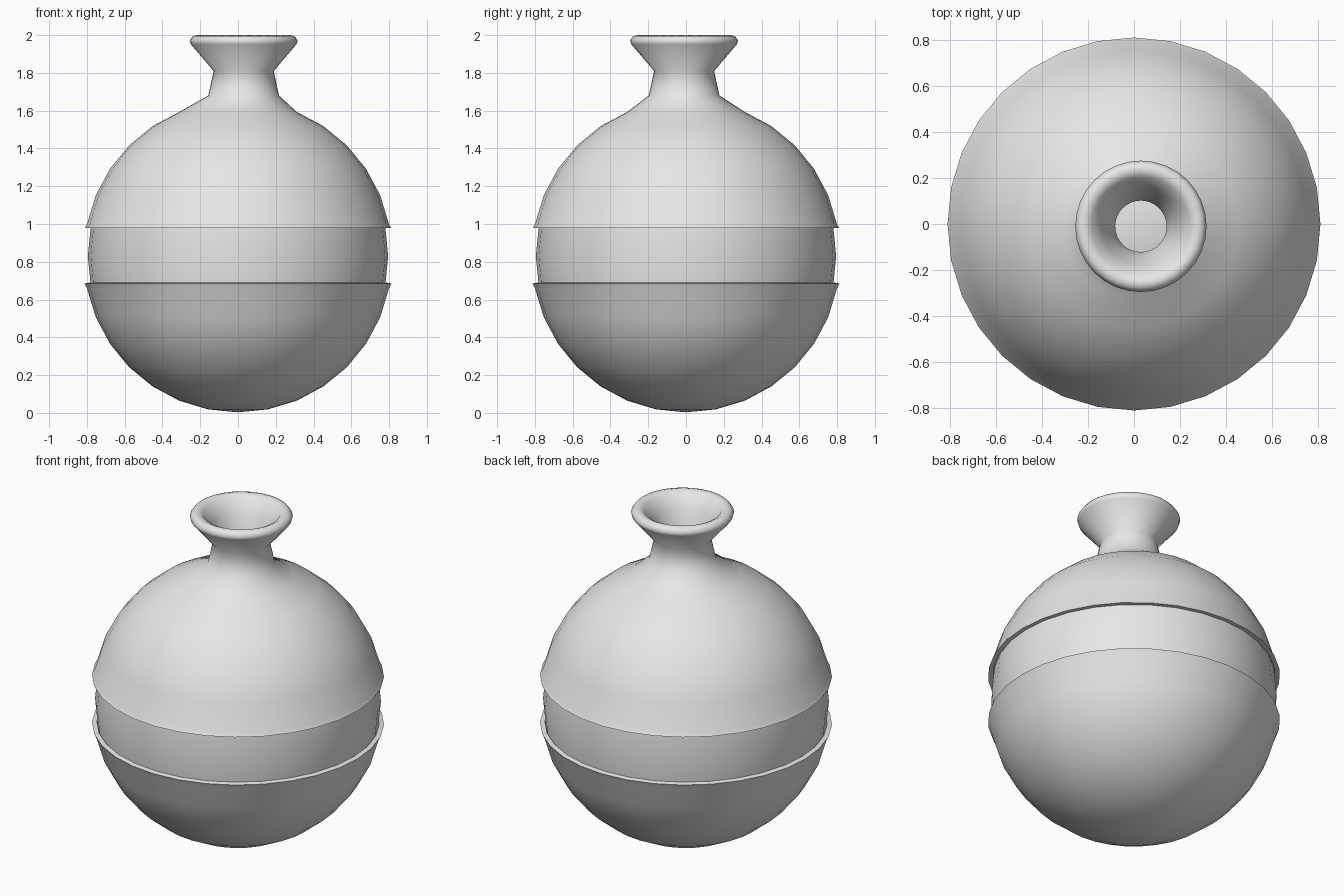
import bpy, bmesh, math

if "Cube" in bpy.data.objects:
    bpy.data.objects.remove(bpy.data.objects["Cube"])

SEG = 32
R = 0.815                      # shell radius
NX, NY = 0.03, -0.01           # the neck sits slightly off centre


def material(name, rgba):
    m = bpy.data.materials.new(name)
    m.diffuse_color = rgba
    m.use_nodes = True
    m.node_tree.nodes["Principled BSDF"].inputs["Base Color"].default_value = m.diffuse_color
    return m


grey = material("plain grey", (0.8, 0.8, 0.8, 1.0))
clear = material("clear glass", (0.8, 0.8, 0.8, 0.1))


def lathe(name, rings, mat, angle=55):
    """Revolve rings of (radius, z, centre x, centre y); outside goes bottom to top."""
    bm = bmesh.new()
    loops = []
    for r, z, cx, cy in rings:
        if r < 1e-5:
            loops.append([bm.verts.new((cx, cy, z))])
        else:
            loops.append([bm.verts.new((cx + r * math.cos(2 * math.pi * i / SEG),
                                        cy + r * math.sin(2 * math.pi * i / SEG), z))
                          for i in range(SEG)])
    for a, b in zip(loops, loops[1:]):
        for i in range(SEG):
            j = (i + 1) % SEG
            if len(a) == 1:
                bm.faces.new((a[0], b[j], b[i]))
            elif len(b) == 1:
                bm.faces.new((a[i], a[j], b[0]))
            else:
                bm.faces.new((a[i], a[j], b[j], b[i]))
    me = bpy.data.meshes.new(name)
    bm.to_mesh(me)
    bm.free()
    me.materials.append(mat)
    ob = bpy.data.objects.new(name, me)
    bpy.context.collection.objects.link(ob)
    bpy.ops.object.select_all(action='DESELECT')
    ob.select_set(True)
    bpy.context.view_layer.objects.active = ob
    bpy.ops.object.shade_smooth_by_angle(angle=math.radians(angle))
    return ob


def arc(r, zc, steps):
    """Rings of a sphere at multiples of 11.25 degrees of latitude."""
    return [(r * math.cos(k * math.pi / 16) if abs(k) < 8 else 0.0,
             zc + r * math.sin(k * math.pi / 16), 0, 0) for k in steps]


# Lower bowl: outside, rim, then a short inner wall
lathe("lower_bowl",
      arc(R, 0.818, range(-8, 0))
      + [(0.812, 0.685, 0, 0), (0.785, 0.69, 0, 0)]
      + arc(0.785, 0.818, range(-2, -9, -1)), grey)

# Upper shell running up into the neck, lip and funnel
neck = [(0.187, 1.68), (0.159, 1.81), (0.28, 1.952), (0.286, 1.972), (0.27, 1.994),
        (0.245, 2.0), (0.215, 1.985), (0.17, 1.91), (0.13, 1.81), (0.112, 1.74),
        (0.112, 1.61)]
lathe("upper_shell_and_neck",
      arc(0.785, 0.83, range(5, 1, -1))
      + [(0.785, 0.98, 0, 0), (0.812, 0.978, 0, 0)]
      + arc(R, 0.84, range(1, 7))
      + [(r, z, NX, NY) for r, z in neck], grey)

# Inner ball showing in the gap and at the bottom of the neck
lathe("inner_ball", arc(0.777, 0.83, range(-8, 9)), grey)

# Thin glass band between the two shells
lathe("glass_band", arc(0.795, 0.83, (-1, 0, 1)), clear)
